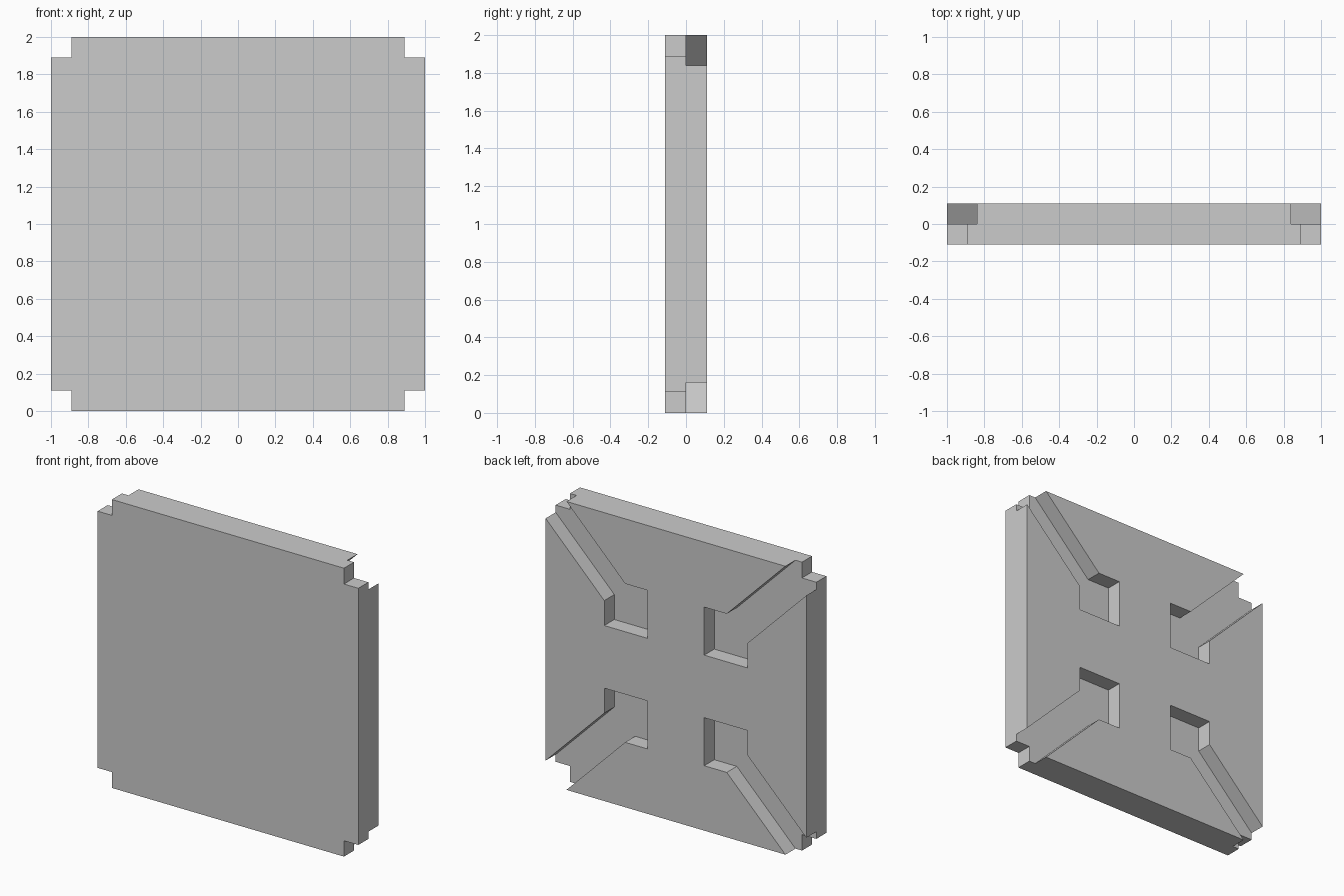
import bpy
import bmesh

cube = bpy.data.objects.get("Cube")
if cube:
    bpy.data.objects.remove(cube, do_unlink=True)

HALF_DEPTH = 0.11   # half thickness of the panel
NOTCH = 0.11        # square corner notch
BAND = 0.16         # diagonal slot reach along each edge
IN, OUT = 0.217, 0.55   # square pocket limits from the centre

grey = bpy.data.materials.new("plain grey")
grey.use_nodes = True
colour = (0.6, 0.6, 0.6, 1)
grey.diffuse_color = colour
grey.node_tree.nodes["Principled BSDF"].inputs["Base Color"].default_value = colour


def turn(points, quarter):
    """Rotate 2D points by quarter turns."""
    for _ in range(quarter):
        points = [(-v, u) for u, v in points]
    return points


def prisms(name, outlines, y0, y1):
    """Extrude outlines in the x-z plane from y0 to y1."""
    bm = bmesh.new()
    for outline in outlines:
        face = bm.faces.new([bm.verts.new((u, y0, v + 1)) for u, v in outline])
        moved = bmesh.ops.extrude_face_region(bm, geom=[face], use_keep_orig=True)
        top = [g for g in moved["geom"] if isinstance(g, bmesh.types.BMVert)]
        bmesh.ops.translate(bm, verts=top, vec=(0, y1 - y0, 0))
    bmesh.ops.recalc_face_normals(bm, faces=bm.faces)
    mesh = bpy.data.meshes.new(name)
    bm.to_mesh(mesh)
    bm.free()
    mesh.materials.append(grey)
    obj = bpy.data.objects.new(name, mesh)
    bpy.context.collection.objects.link(obj)
    return obj


# Square panel with notched corners
e = 1 - NOTCH
corner = [(1, e), (e, e), (e, 1)]
panel = prisms("panel", [sum((turn(corner, q) for q in range(4)), [])],
               -HALF_DEPTH, HALF_DEPTH)

# Back pockets, each with a diagonal slot running out to its corner
far = 1.3
pocket = [(IN, IN), (OUT, IN), (OUT, OUT - BAND), (far, far - BAND),
          (far, far), (far - BAND, far), (OUT - BAND, OUT), (IN, OUT)]
cutter = prisms("pocket_cutter", [turn(pocket, q) for q in range(4)], 0, 0.3)
cutter.hide_render = True

# Carve the pockets and discard the cutter
cut = panel.modifiers.new("pockets", 'BOOLEAN')
cut.operation = 'DIFFERENCE'
cut.solver = 'EXACT'
cut.object = cutter
bpy.context.view_layer.objects.active = panel
panel.select_set(True)
bpy.ops.object.modifier_apply(modifier=cut.name)
bpy.data.objects.remove(cutter, do_unlink=True)
